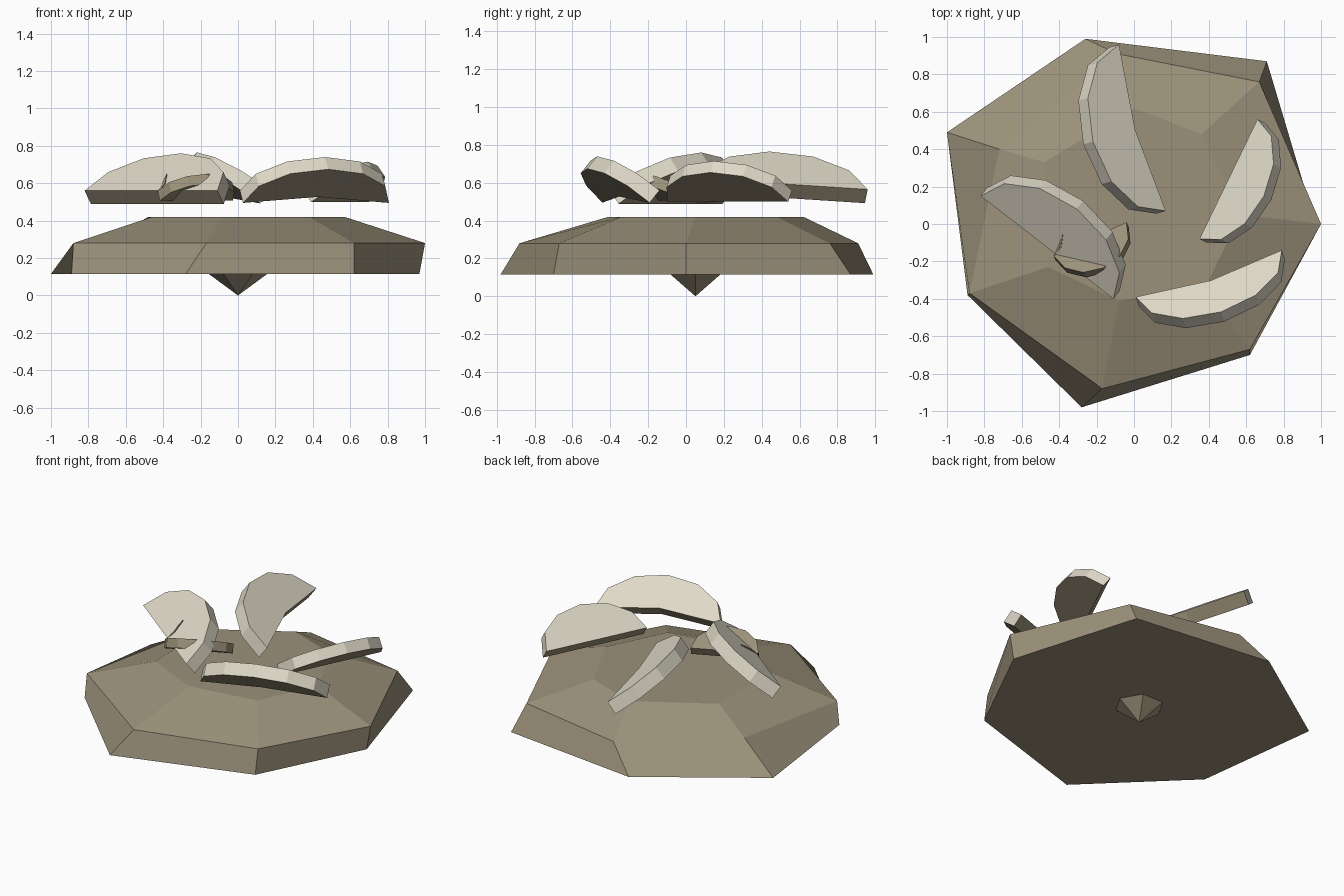
import bpy, bmesh, math
from mathutils import Vector

cube = bpy.data.objects.get("Cube")
if cube:
    bpy.data.objects.remove(cube)


def material(name, rgb):
    m = bpy.data.materials.new(name)
    m.use_nodes = True
    m.diffuse_color = (*rgb, 1)
    m.node_tree.nodes["Principled BSDF"].inputs["Base Color"].default_value = (*rgb, 1)
    return m


tan = material("tan stone", (0.33, 0.285, 0.195))
cream = material("cream stone", (0.73, 0.69, 0.57))


def finish(name, bm, mats):
    bm.normal_update()
    mesh = bpy.data.meshes.new(name)
    bm.to_mesh(mesh)
    bm.free()
    for m in mats:
        mesh.materials.append(m)
    obj = bpy.data.objects.new(name, mesh)
    bpy.context.collection.objects.link(obj)
    return obj


def bridge(bm, low, high):
    n = len(low)
    return [bm.faces.new((low[i], low[(i + 1) % n], high[(i + 1) % n], high[i]))
            for i in range(n)]


# Irregular seven-sided base, lofted through three level outlines
outlines = [
    (0.115, [(-0.89, -0.38), (-0.28, -0.98), (0.62, -0.70), (0.97, 0.0),
             (0.71, 0.87), (-0.26, 0.99), (-1.0, 0.49)]),
    (0.28, [(-0.88, -0.37), (-0.17, -0.88), (0.62, -0.67), (1.0, 0.0),
            (0.67, 0.76), (-0.09, 0.91), (-0.72, 0.40)]),
    (0.42, [(-0.46, -0.23), (-0.08, -0.41), (0.38, -0.34), (0.57, 0.05),
            (0.36, 0.48), (0.0, 0.62), (-0.48, 0.33)]),
]
bm = bmesh.new()
rings = [[bm.verts.new((x, y, z)) for x, y in pts] for z, pts in outlines]
for low, high in zip(rings, rings[1:]):
    bridge(bm, low, high)
bm.faces.new(rings[0][::-1])
bm.faces.new(rings[-1])
finish("base_rock", bm, [tan])

# Small point hanging under the base
bm = bmesh.new()
tip = bm.verts.new((0, 0.05, 0))
rim = [bm.verts.new((0.17 * math.cos(a), 0.05 + 0.165 * math.sin(a), 0.125))
       for a in (math.tau * i / 6 for i in range(6))]
for i in range(6):
    bm.faces.new((tip, rim[(i + 1) % 6], rim[i]))
bm.faces.new(rim)
finish("bottom_point", bm, [tan])


# Half-round slabs: low straight edge, arc raised on the outer side
def slab(name, start, end, z, reach, rise, thick, bow, face_mat):
    a, b = Vector((*start, z)), Vector((*end, z))
    along = b - a
    side = Vector((-along.y, along.x, 0)).normalized()
    up_arc = side * reach + Vector((0, 0, rise))
    normal = along.cross(up_arc).normalized()
    mid = (a + b) / 2
    pts = [mid - along / 2 * math.cos(t) + up_arc * math.sin(t)
           for t in (math.pi * i / 6 for i in range(7))]
    pts.append(mid - up_arc.normalized() * bow)
    pts.reverse()
    bm = bmesh.new()
    top = [bm.verts.new(p) for p in pts]
    low = [bm.verts.new(p - normal * thick) for p in pts]
    sides = bridge(bm, low, top)
    cap = bm.faces.new(top)
    bm.faces.new(low[::-1])
    # Top and curved rim take the face colour; underside and cut stay tan
    for f in [cap] + sides[1:-1]:
        f.material_index = 1
    bmesh.ops.recalc_face_normals(bm, faces=bm.faces)
    finish(name, bm, [tan, face_mat])


slab("slab_front_right", (-0.82, 0.15), (-0.11, -0.40), 0.56, 0.26, 0.20, 0.09, 0.0, cream)
slab("slab_back", (0.17, 0.07), (-0.08, 0.96), 0.565, 0.275, 0.20, 0.09, -0.05, cream)
slab("slab_left", (0.66, 0.56), (0.35, -0.08), 0.56, 0.21, 0.155, 0.075, 0.0, cream)
slab("slab_front_left", (0.79, -0.14), (0.01, -0.39), 0.56, 0.215, 0.18, 0.085, -0.05, cream)
slab("small_slab", (-0.04, 0.01), (-0.43, -0.17), 0.56, 0.17, 0.09, 0.06, 0.0, tan)

# Side check: the small slab's tip shows through the front right slab
bm = bmesh.new()
pts = [(-0.43, -0.17, 0.55), (-0.38, -0.05, 0.655), (-0.39, -0.13, 0.60), (-0.36, -0.02, 0.55)]
bmesh.ops.convex_hull(bm, input=[bm.verts.new(p) for p in pts])
bmesh.ops.recalc_face_normals(bm, faces=bm.faces)
finish("small_slab_tip", bm, [tan])
